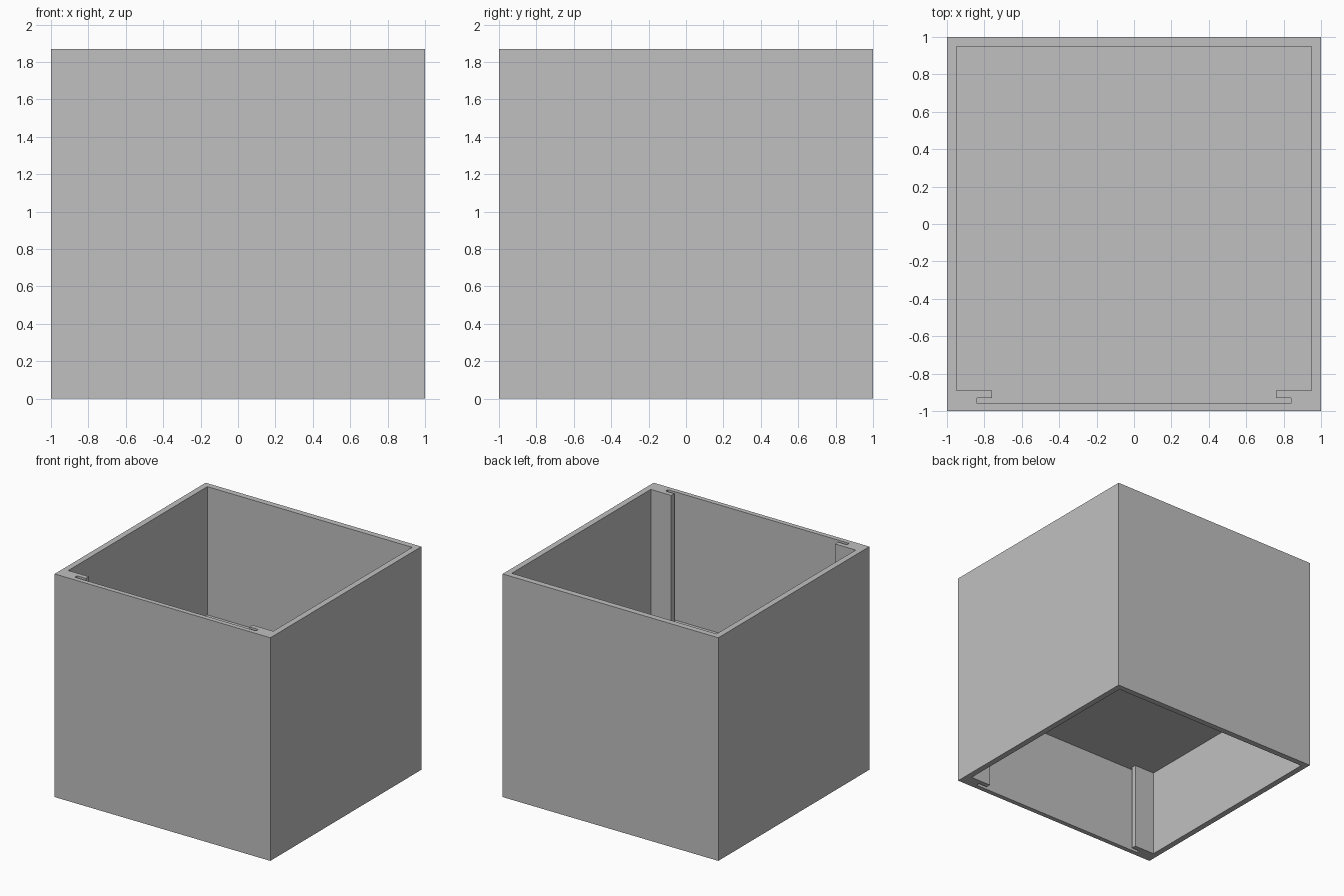
import bpy
import bmesh

if "Cube" in bpy.data.objects:
    bpy.data.objects.remove(bpy.data.objects["Cube"], do_unlink=True)

HEIGHT = 1.87
FLOOR_BOTTOM, FLOOR_TOP = 0.745, 0.795

# Single grey material
grey = bpy.data.materials.new("plain grey")
grey.use_nodes = True
colour = (0.53, 0.53, 0.53, 1)
grey.diffuse_color = colour
grey.node_tree.nodes["Principled BSDF"].inputs["Base Color"].default_value = colour

# Cavity outline: right half, from the front slot to the back wall
half = [(0.84, -0.96), (0.84, -0.93), (0.76, -0.93),
        (0.76, -0.89), (0.95, -0.89), (0.95, 0.95)]
cavity = half + [(-x, y) for x, y in reversed(half)]
square = [(1, -1), (1, 1), (-1, 1), (-1, -1)]

bm = bmesh.new()


def ring(outline, z):
    return [bm.verts.new((x, y, z)) for x, y in outline]


def walls(low, high):
    for i in range(len(low)):
        j = (i + 1) % len(low)
        bm.faces.new((low[i], low[j], high[j], high[i]))


def rim(outer, inner):
    edges = [bm.edges.get((loop[i - 1], loop[i]))
             for loop in (outer, inner) for i in range(len(loop))]
    bmesh.ops.triangle_fill(bm, edges=edges, use_beauty=True)


# Outer shell
outer_low, outer_high = ring(square, 0), ring(square, HEIGHT)
walls(outer_low, outer_high)

# Cavities above and below the middle floor, with the slotted lips
for rim_z, floor_z, outer in ((0, FLOOR_BOTTOM, outer_low),
                              (HEIGHT, FLOOR_TOP, outer_high)):
    mouth, floor = ring(cavity, rim_z), ring(cavity, floor_z)
    walls(mouth, floor)
    bm.faces.new(floor)
    rim(outer, mouth)

bmesh.ops.recalc_face_normals(bm, faces=bm.faces)
mesh = bpy.data.meshes.new("box_with_middle_floor")
bm.to_mesh(mesh)
bm.free()
mesh.materials.append(grey)
box = bpy.data.objects.new("box_with_middle_floor", mesh)
bpy.context.collection.objects.link(box)
